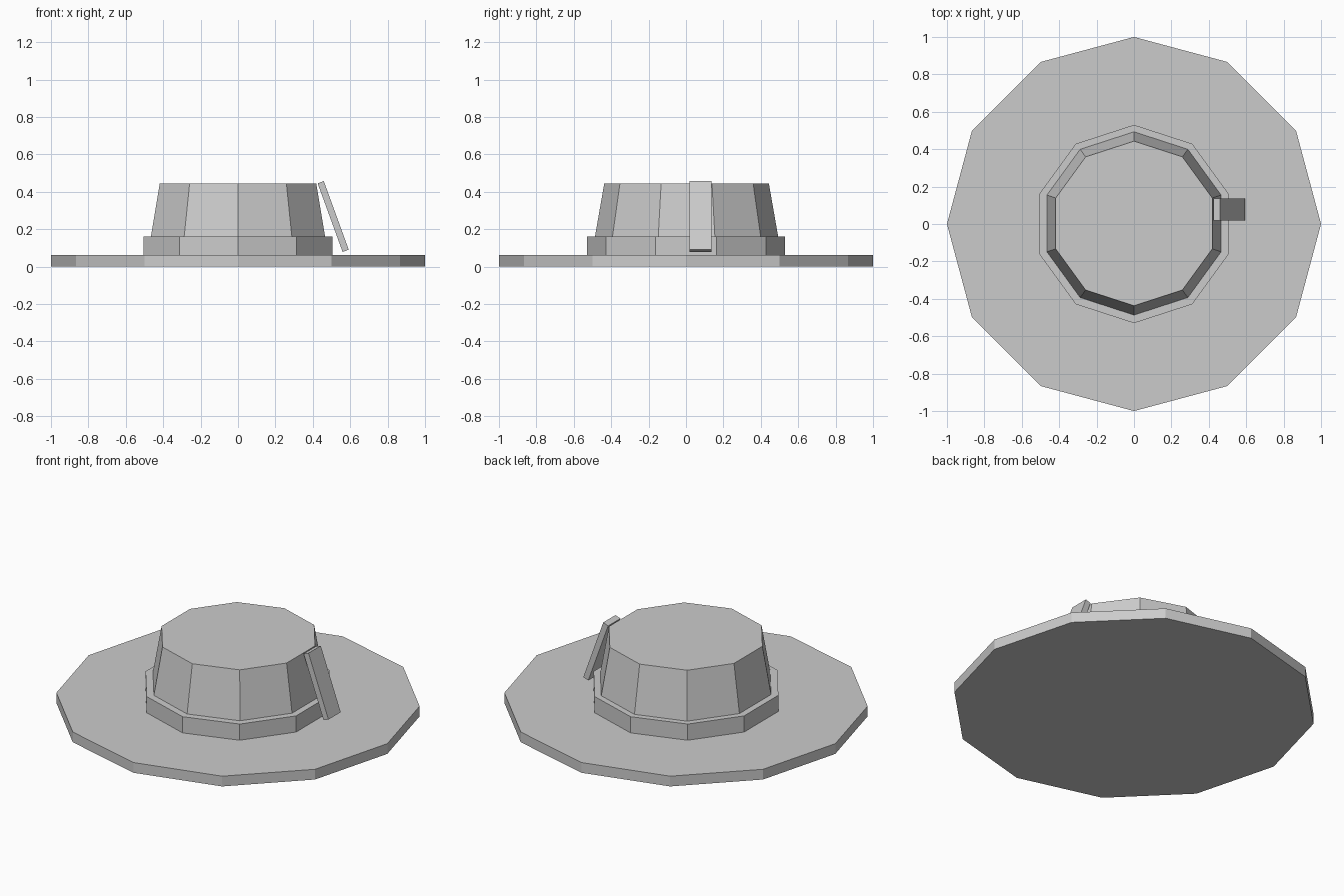
import bpy, math

cube = bpy.data.objects.get("Cube")
if cube:
    bpy.data.objects.remove(cube, do_unlink=True)

grey = bpy.data.materials.new("light grey felt")
grey.use_nodes = True
colour = (0.6, 0.6, 0.6, 1)
grey.diffuse_color = colour
grey.node_tree.nodes["Principled BSDF"].inputs["Base Color"].default_value = colour


def finish(name):
    obj = bpy.context.object
    obj.name = name
    obj.data.materials.append(grey)
    return obj


def tier(name, sides, r_low, r_high, z_low, z_high):
    """Faceted disc or tapered drum with a corner on the y axis."""
    bpy.ops.mesh.primitive_cone_add(
        vertices=sides, radius1=r_low, radius2=r_high,
        depth=z_high - z_low, location=(0, 0, (z_low + z_high) / 2))
    return finish(name)


# Wide flat brim, band around the base, tapered crown
tier("brim", 12, 1.0, 1.0, 0, 0.062)
tier("band", 10, 0.53, 0.53, 0.062, 0.16)
crown = tier("crown", 10, 0.507, 0.44, 0.062, 0.445)
crown.location.y = 0.003

# Plain feather slab leaning against the left side
bpy.ops.mesh.primitive_cube_add(size=1, location=(0.509, 0.078, 0.268),
                                rotation=(0, math.radians(-20), 0))
feather = finish("feather")
feather.scale = (0.035, 0.117, 0.39)
